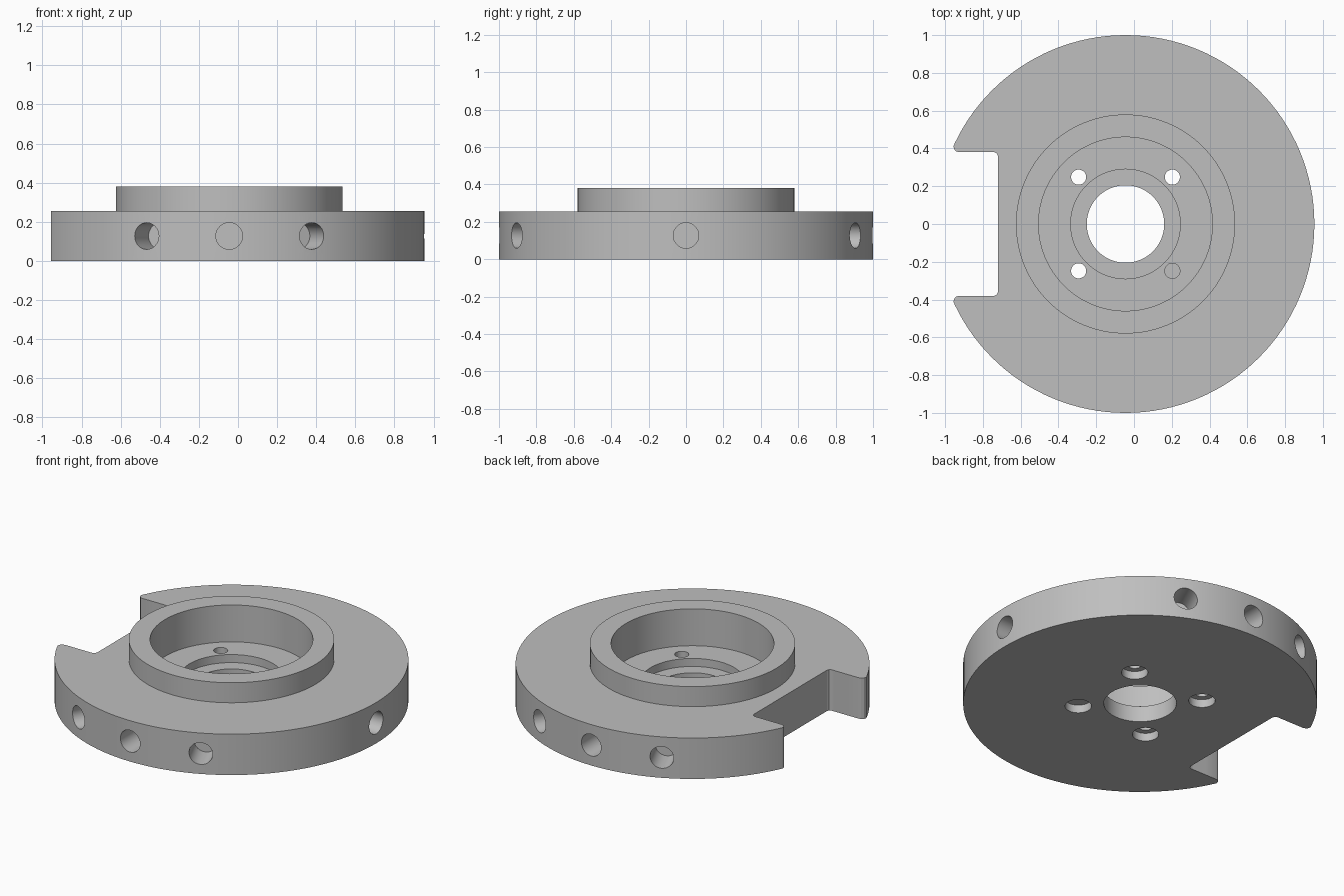
import bpy, bmesh
from math import cos, sin, pi, radians
from mathutils import Matrix, Vector

CX = -0.045          # axis of the disc
SEG = 128

cube = bpy.data.objects.get("Cube")
if cube:
    bpy.data.objects.remove(cube, do_unlink=True)

grey = bpy.data.materials.new("machined_grey")
grey.use_nodes = True
grey.diffuse_color = (0.52, 0.52, 0.52, 1)
grey.node_tree.nodes["Principled BSDF"].inputs["Base Color"].default_value = grey.diffuse_color


def make_object(name, bm):
    bmesh.ops.recalc_face_normals(bm, faces=bm.faces)
    mesh = bpy.data.meshes.new(name)
    bm.to_mesh(mesh)
    bm.free()
    mesh.materials.append(grey)
    obj = bpy.data.objects.new(name, mesh)
    bpy.context.collection.objects.link(obj)
    return obj


def lathe(name, profile):
    """Revolve a closed (radius, z) profile about the disc axis."""
    bm = bmesh.new()
    rings = []
    for i in range(SEG):
        a = 2 * pi * i / SEG
        rings.append([bm.verts.new((CX + r * cos(a), r * sin(a), z)) for r, z in profile])
    n = len(profile)
    for i in range(SEG):
        p, q = rings[i], rings[(i + 1) % SEG]
        for j in range(n):
            k = (j + 1) % n
            bm.faces.new((p[j], q[j], q[k], p[k]))
    return make_object(name, bm)


def add_cylinder(bm, centre, direction, radius, length):
    turn = Vector(direction).to_track_quat('Z', 'Y').to_matrix().to_4x4()
    bmesh.ops.create_cone(bm, cap_ends=True, segments=40, radius1=radius, radius2=radius,
                          depth=length, matrix=Matrix.Translation(centre) @ turn)


def cut(target, name, bm):
    cutter = make_object(name, bm)
    cutter.hide_render = True
    mod = target.modifiers.new(name, 'BOOLEAN')
    mod.operation = 'DIFFERENCE'
    mod.solver = 'EXACT'
    mod.object = cutter
    bpy.context.view_layer.objects.active = target
    bpy.ops.object.modifier_apply(modifier=mod.name)
    bpy.data.objects.remove(cutter, do_unlink=True)


# Flange with raised collar, deep bore, shallow recess and central hole
disc = lathe("flanged_disc", [
    (0.205, 0), (1.0, 0), (1.0, 0.255), (0.58, 0.255), (0.58, 0.38),
    (0.46, 0.38), (0.46, 0.15), (0.29, 0.15), (0.29, 0.10), (0.205, 0.10)])

# Side notch with rounded inner corners and rounded tips
half = [(-0.72, 0.36), (-0.726, 0.374), (-0.74, 0.38), (-0.925, 0.38), (-0.94, 0.384),
        (-0.951, 0.394), (-0.9555, 0.408), (-0.956, 0.42), (-1.2, 0.42)]
outline = half + [(x, -y) for x, y in reversed(half)]
bm = bmesh.new()
face = bm.faces.new([bm.verts.new((x, y, -0.1)) for x, y in outline])
raised = bmesh.ops.extrude_face_region(bm, geom=[face])["geom"]
bmesh.ops.translate(bm, vec=(0, 0, 0.6), verts=[v for v in raised if isinstance(v, bmesh.types.BMVert)])
cut(disc, "notch_cutter", bm)

# Blind radial holes in the rim
bm = bmesh.new()
for angle in (-115, -90, -65, 0, 65, 90, 115):
    d = Vector((cos(radians(angle)), sin(radians(angle)), 0))
    add_cylinder(bm, Vector((CX, 0, 0.127)) + d * 0.93, d, 0.068, 0.2)
cut(disc, "rim_hole_cutter", bm)

# Four bolt holes, counterbored from below
for name, radius, length in (("bolt_hole_cutter", 0.04, 0.6), ("counterbore_cutter", 0.075, 0.1)):
    bm = bmesh.new()
    for sx in (-1, 1):
        for sy in (-1, 1):
            add_cylinder(bm, (CX + sx * 0.248, sy * 0.248, 0), (0, 0, 1), radius, length)
    cut(disc, name, bm)

bpy.ops.object.select_all(action='DESELECT')
disc.select_set(True)
bpy.context.view_layer.objects.active = disc
bpy.ops.object.shade_smooth_by_angle(angle=radians(25))
